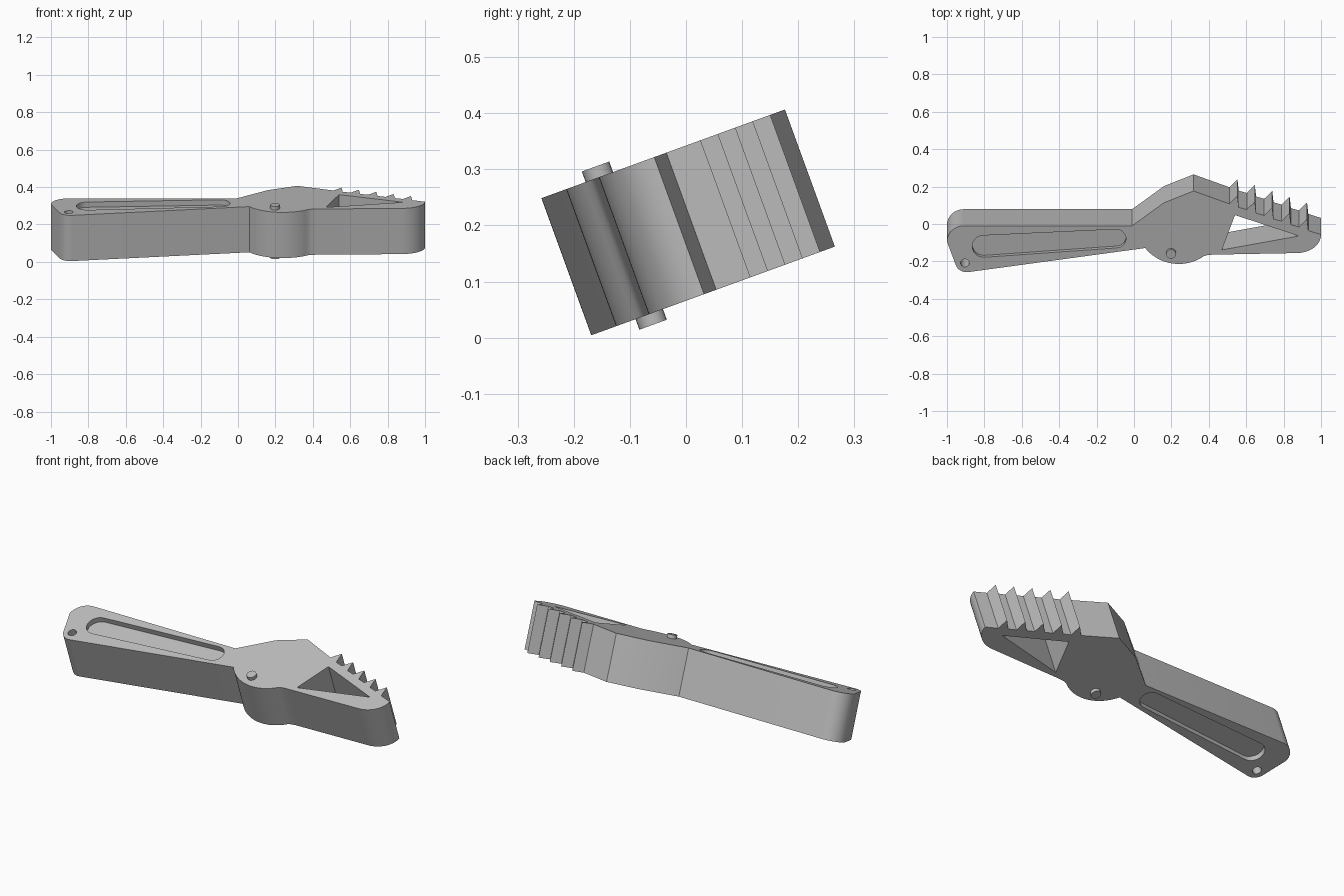
import bpy, bmesh
from math import radians, sin, cos, pi
from mathutils import Matrix

cube = bpy.data.objects.get("Cube")
if cube:
    bpy.data.objects.remove(cube, do_unlink=True)

HALF = 0.13          # half thickness of the clamp arm
POSE = Matrix.Translation((0, 0, 0.204)) @ Matrix.Rotation(radians(20), 4, 'X')

grey = bpy.data.materials.new("plain grey")
grey.use_nodes = True
grey.diffuse_color = (0.5, 0.5, 0.5, 1)
grey.node_tree.nodes["Principled BSDF"].inputs["Base Color"].default_value = (0.5, 0.5, 0.5, 1)


def arc(cx, cy, rx, ry, start, end, steps=12):
    """Points on an elliptical arc, angles in degrees."""
    angles = [radians(start + (end - start) * i / steps) for i in range(steps + 1)]
    return [(cx + rx * cos(a), cy + ry * sin(a)) for a in angles]


def prism(name, outline, low, high):
    """Extrude a flat outline between two heights and tilt it into place."""
    bm = bmesh.new()
    face = bm.faces.new([bm.verts.new((x, y, low)) for x, y in outline])
    top = bmesh.ops.extrude_face_region(bm, geom=[face])["geom"]
    bmesh.ops.translate(bm, vec=(0, 0, high - low),
                        verts=[v for v in top if isinstance(v, bmesh.types.BMVert)])
    bmesh.ops.recalc_face_normals(bm, faces=bm.faces)
    mesh = bpy.data.meshes.new(name)
    bm.to_mesh(mesh)
    bm.free()
    mesh.materials.append(grey)
    obj = bpy.data.objects.new(name, mesh)
    obj.matrix_world = POSE
    bpy.context.collection.objects.link(obj)
    return obj


def activate(obj):
    bpy.ops.object.select_all(action='DESELECT')
    obj.select_set(True)
    bpy.context.view_layer.objects.active = obj


def cut(obj, cutter):
    """Subtract the cutter and discard it."""
    cutter.hide_render = True
    mod = obj.modifiers.new("cut", 'BOOLEAN')
    mod.operation = 'DIFFERENCE'
    mod.solver = 'EXACT'
    mod.object = cutter
    activate(obj)
    bpy.ops.object.modifier_apply(modifier=mod.name)
    bpy.data.objects.remove(cutter, do_unlink=True)


# Outline, anticlockwise: handle underside, pivot bulge, rounded jaw tip
outline = arc(-0.895, -0.165, 0.062, 0.062, 205, 278, 8)
outline += arc(0.24, 0.0435, 0.2235, 0.2235, 216.5, 307, 20)
outline += [(0.395, -0.129), (0.425, -0.127)]
outline += arc(0.87, -0.013, 0.13, 0.105, -90, 0, 14)

# Gripping teeth, from the jaw tip back towards the hump
for i in reversed(range(5)):
    x, y = 0.553 + 0.093 * i, 0.207 - 0.033 * i
    outline += [(x + 0.007, y - 0.065), (x, y), (x - 0.043, y - 0.045)]

# Hump, then the handle's back edge and rounded end
outline += [(0.318, 0.235), (0.16, 0.168), (-0.01, 0.037)]
outline += arc(-0.91, -0.053, 0.09, 0.09, 90, 180, 10)
body = prism("clamp_arm", outline, -HALF, HALF)

# Through openings: jaw window and cord hole
cut(body, prism("window_cutter", [(0.54, 0.098), (0.47, -0.1), (0.882, -0.021)], -0.3, 0.3))
cut(body, prism("hole_cutter", arc(-0.904, -0.175, 0.023, 0.023, 0, 345, 23), -0.3, 0.3))

# Shallow tapered grip slot on both faces
slot = arc(-0.803, -0.08, 0.062, 0.062, 93, 273) + arc(-0.096, -0.036, 0.053, 0.053, -87, 93)
for low, high in ((HALF - 0.03, 0.3), (-0.3, 0.03 - HALF)):
    cut(body, prism("slot_cutter", slot, low, high))

# Pivot pin standing proud of both faces
pin = prism("pivot_pin", arc(0.198, -0.117, 0.026, 0.026, 0, 345, 23), -HALF - 0.02, HALF + 0.02)

for obj in (body, pin):
    activate(obj)
    bpy.ops.object.shade_smooth_by_angle(angle=radians(20))
